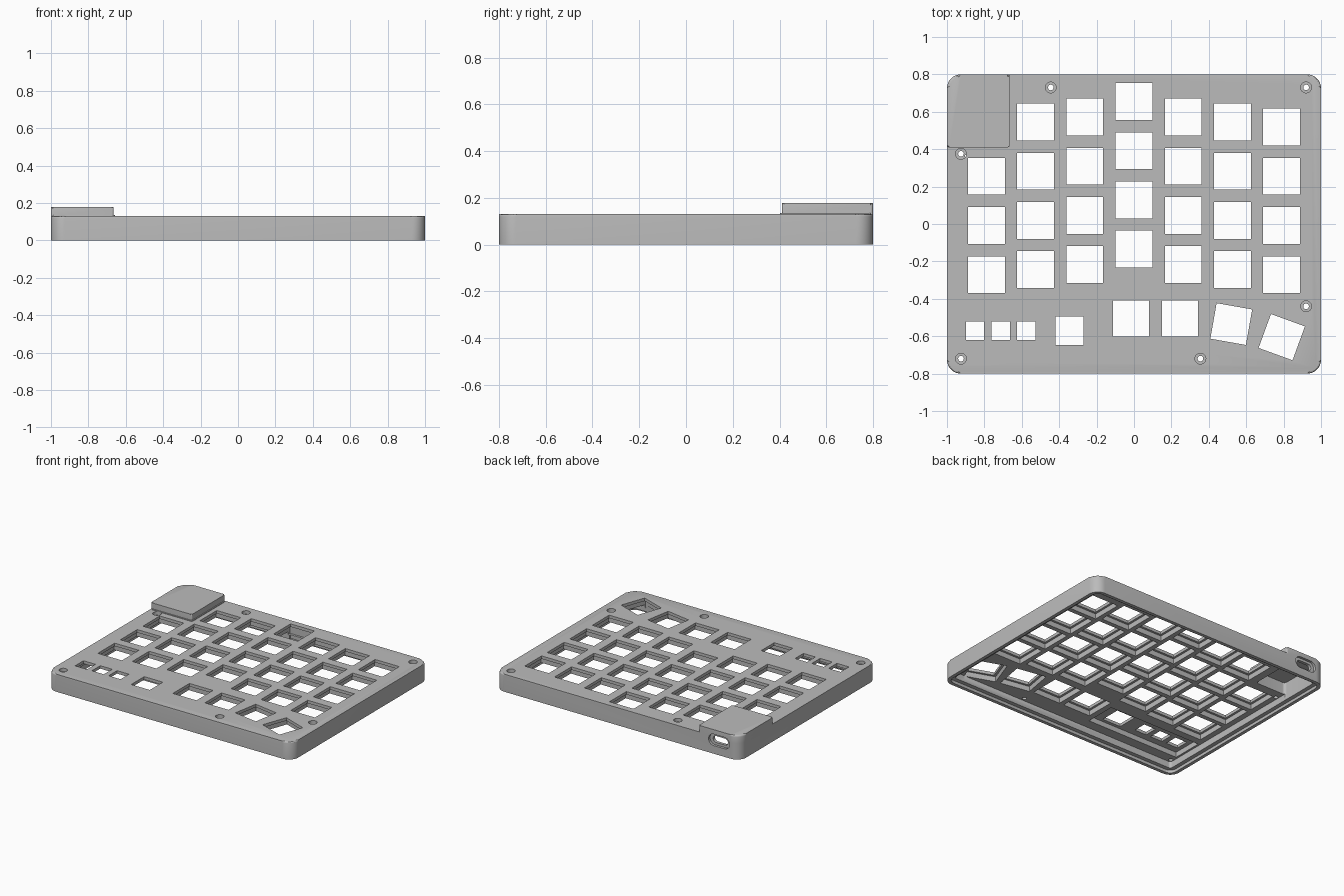
import bpy, bmesh, math
from mathutils import Matrix, Vector

cube = bpy.data.objects.get("Cube")
if cube:
    bpy.data.objects.remove(cube, do_unlink=True)

grey = bpy.data.materials.new("matte_grey")
grey.use_nodes = True
grey.diffuse_color = (0.5, 0.5, 0.5, 1)
grey.node_tree.nodes["Principled BSDF"].inputs["Base Color"].default_value = (0.5, 0.5, 0.5, 1)


def rounded_rect(x0, x1, y0, y1, radii, steps=8):
    """Outline with one radius per corner, counter-clockwise from back left."""
    points = []
    signs = [(1, 1), (-1, 1), (-1, -1), (1, -1)]
    for i, ((sx, sy), r) in enumerate(zip(signs, radii)):
        cx = (x1 if sx > 0 else x0) - sx * r
        cy = (y1 if sy > 0 else y0) - sy * r
        for k in range(steps + 1 if r else 1):
            a = math.pi / 2 * (i + k / steps)
            points.append((cx + r * math.cos(a), cy + r * math.sin(a)))
    return points


def add_prism(bm, outline, z0, z1, place=Matrix(), bevel=0):
    low = [bm.verts.new(place @ Vector((x, y, z0))) for x, y in outline]
    high = [bm.verts.new(place @ Vector((x, y, z1))) for x, y in outline]
    bm.faces.new(low[::-1])
    top = bm.faces.new(high)
    for i in range(len(low)):
        j = (i + 1) % len(low)
        bm.faces.new((low[i], low[j], high[j], high[i]))
    if bevel:
        bmesh.ops.bevel(bm, geom=list(top.edges), offset=bevel, segments=3,
                        profile=0.5, affect='EDGES')


def make_object(name, bm):
    bmesh.ops.recalc_face_normals(bm, faces=bm.faces)
    mesh = bpy.data.meshes.new(name)
    bm.to_mesh(mesh)
    bm.free()
    mesh.materials.append(grey)
    obj = bpy.data.objects.new(name, mesh)
    bpy.context.collection.objects.link(obj)
    return obj


def prism(name, outline, z0, z1, bevel=0):
    bm = bmesh.new()
    add_prism(bm, outline, z0, z1, bevel=bevel)
    return make_object(name, bm)


def combine(target, tool, operation='DIFFERENCE'):
    tool.hide_render = True
    mod = target.modifiers.new(tool.name, 'BOOLEAN')
    mod.operation = operation
    mod.solver = 'EXACT'
    mod.object = tool
    bpy.context.view_layer.objects.active = target
    bpy.ops.object.modifier_apply(modifier=mod.name)
    bpy.data.objects.remove(tool, do_unlink=True)


def inset_box(d):
    return rounded_rect(-1 + d, 1 - d, -0.8 + d, 0.8 - d, [max(0.075 - d, 0.02)] * 4)


# Key openings: x, y, size, turn in degrees
PITCH = 0.263
keys = []
for column, top_y in enumerate([0.518, 0.545, 0.572, 0.655, 0.572, 0.545, 0.518]):
    for row in range(4):
        if column or row:
            keys.append(((column - 3) * PITCH, top_y - row * PITCH, 0.197, 0))
keys += [(-0.015, -0.505, 0.193, 0), (0.247, -0.505, 0.193, 0),
         (0.52, -0.535, 0.193, -10), (0.79, -0.605, 0.193, -20),
         (-0.345, -0.57, 0.152, 0)]
keys += [(x, -0.57, 0.098, 0) for x in (-0.85, -0.713, -0.576)]


def key_cutter(name, margin, z0, z1):
    bm = bmesh.new()
    for x, y, size, turn in keys:
        h = size / 2 + (margin if size > 0.12 else margin / 2)
        place = Matrix.Translation((x, y, 0)) @ Matrix.Rotation(math.radians(turn), 4, 'Z')
        add_prism(bm, rounded_rect(-h, h, -h, h, [0] * 4), z0, z1, place)
    return make_object(name, bm)


# Outer body and raised controller cover
case = prism("keyboard_case", inset_box(0), 0, 0.13, bevel=0.01)
cover = prism("controller_cover", rounded_rect(-1, -0.665, 0.41, 0.8, [0.01, 0.075, 0.01, 0.01]),
              0.09, 0.178, bevel=0.012)
combine(case, cover, 'UNION')
foot = prism("cover_foot", rounded_rect(-0.99, -0.658, 0.403, 0.79, [0.01, 0.07, 0.01, 0.01]),
             0.11, 0.135)
combine(case, foot, 'UNION')

# Underside: base plate lip, main cavity, deeper pockets
combine(case, prism("lip_cutter", inset_box(0.025), -0.1, 0.022))
combine(case, prism("cavity_cutter", inset_box(0.055), -0.1, 0.07))
combine(case, prism("button_pocket", rounded_rect(-0.93, -0.17, -0.67, -0.44, [0] * 4), 0.03, 0.108))
combine(case, prism("controller_pocket", rounded_rect(-0.95, -0.7, 0.44, 0.76, [0.02] * 4), 0.03, 0.158))

# Key openings, wider below the thin top plate
combine(case, key_cutter("clip_cutter", 0.016, 0.05, 0.108))
combine(case, key_cutter("key_cutter", 0, -0.1, 0.3))

# Screw holes with counterbores
screws = [(-0.925, 0.375), (-0.445, 0.73), (0.92, 0.73),
          (0.92, -0.44), (0.355, -0.72), (-0.925, -0.72)]
for name, radius, z0 in (("screw_hole", 0.015, -0.1), ("screw_seat", 0.029, 0.105)):
    bm = bmesh.new()
    for x, y in screws:
        add_prism(bm, rounded_rect(-radius, radius, -radius, radius, [radius * 0.999] * 4, 6),
                  z0, 0.3, Matrix.Translation((x, y, 0)))
    combine(case, make_object(name, bm))

# Cable port through the back wall
for name, w, h, y0, y1 in (("port_recess", 0.085, 0.042, 0.782, 0.9), ("port_slot", 0.06, 0.024, 0.7, 0.9)):
    bm = bmesh.new()
    place = Matrix.Translation((-0.83, 0, 0.102)) @ Matrix.Rotation(math.pi / 2, 4, 'X')
    add_prism(bm, rounded_rect(-w, w, -h, h, [h * 0.95] * 4), -y1, -y0, place)
    combine(case, make_object(name, bm))

# Smooth the rounded corners, keep the edges sharp
bpy.ops.object.select_all(action='DESELECT')
case.select_set(True)
bpy.context.view_layer.objects.active = case
bpy.ops.object.shade_smooth_by_angle(angle=math.radians(30))
